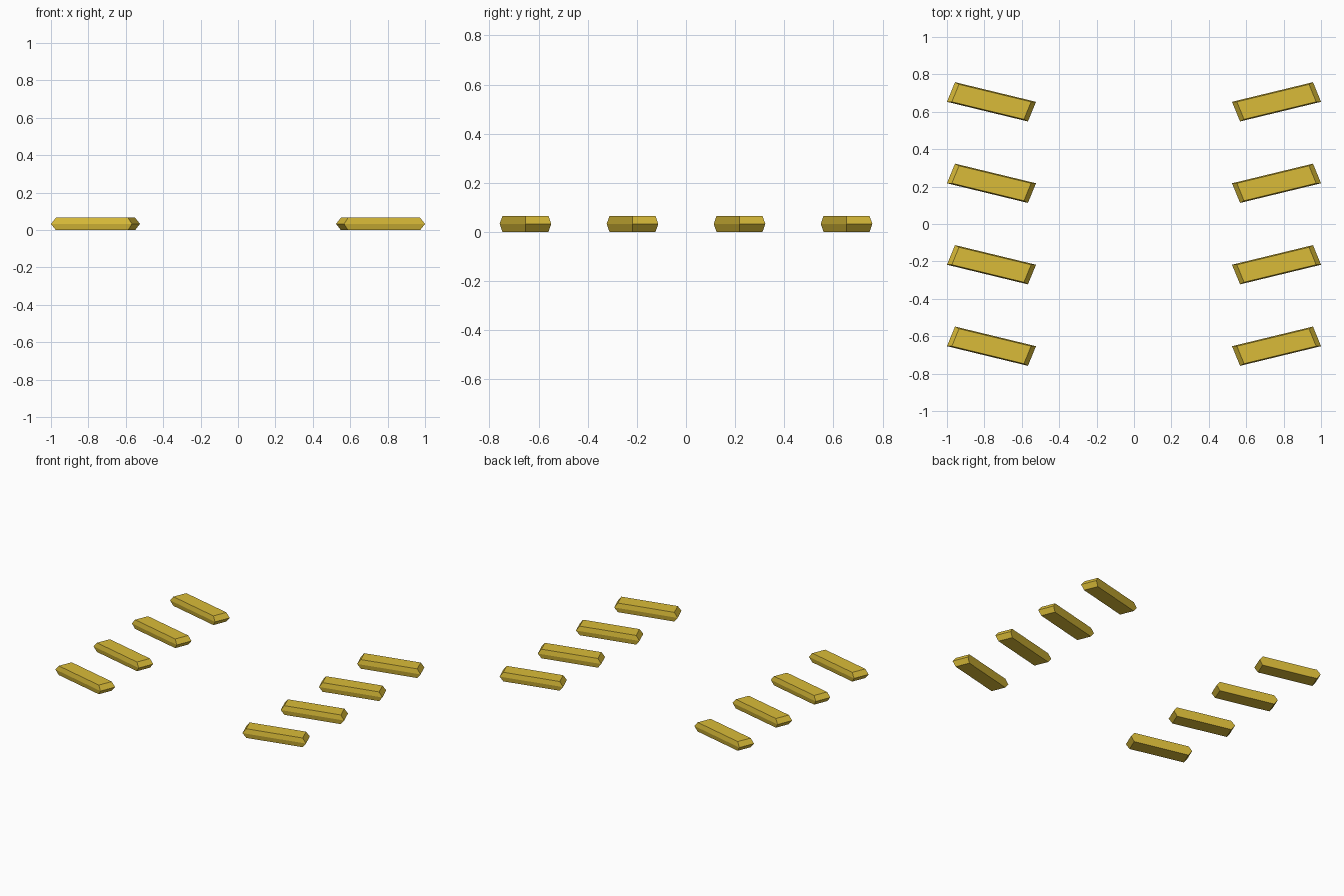
import bpy
import bmesh
from mathutils import Vector

if "Cube" in bpy.data.objects:
    bpy.data.objects.remove(bpy.data.objects["Cube"])

HEIGHT = 0.066
CENTRE_X = 0.762
HALF_LENGTH = Vector((0.2165, 0.0525, 0))   # along the bar, slightly skewed
HALF_WIDTH = Vector((-0.0215, 0.0525, 0))   # across the bar
END_TAPER, SIDE_TAPER = 0.89, 0.89

yellow = bpy.data.materials.new("yellow")
yellow.diffuse_color = (0.7, 0.5, 0.04, 1)
yellow.use_nodes = True
yellow.node_tree.nodes["Principled BSDF"].inputs["Base Color"].default_value = yellow.diffuse_color


def make_bar(name, y, side):
    """Skewed bar, widest at mid height and tapered to flat top and bottom."""
    bm = bmesh.new()
    rings = []
    for z, u, v in ((0, END_TAPER, SIDE_TAPER), (HEIGHT / 2, 1, 1), (HEIGHT, END_TAPER, SIDE_TAPER)):
        ring = []
        for i, j in ((-1, -1), (1, -1), (1, 1), (-1, 1)):
            p = Vector((CENTRE_X, y, z)) + HALF_LENGTH * i * u + HALF_WIDTH * j * v
            ring.append(bm.verts.new((p.x * side, p.y, p.z)))
        rings.append(ring)
    bm.faces.new(rings[0])
    bm.faces.new(rings[-1])
    for low, high in zip(rings, rings[1:]):
        for k in range(4):
            n = (k + 1) % 4
            bm.faces.new((low[k], low[n], high[n], high[k]))
    bmesh.ops.recalc_face_normals(bm, faces=bm.faces)
    mesh = bpy.data.meshes.new(name)
    bm.to_mesh(mesh)
    bm.free()
    mesh.materials.append(yellow)
    obj = bpy.data.objects.new(name, mesh)
    bpy.context.collection.objects.link(obj)


# Four angled bars in a row on each side
for label, side in (("right", 1), ("left", -1)):
    for n in range(4):
        make_bar(f"{label}_bar_{n + 1}", (n - 1.5) * 0.4355, side)
